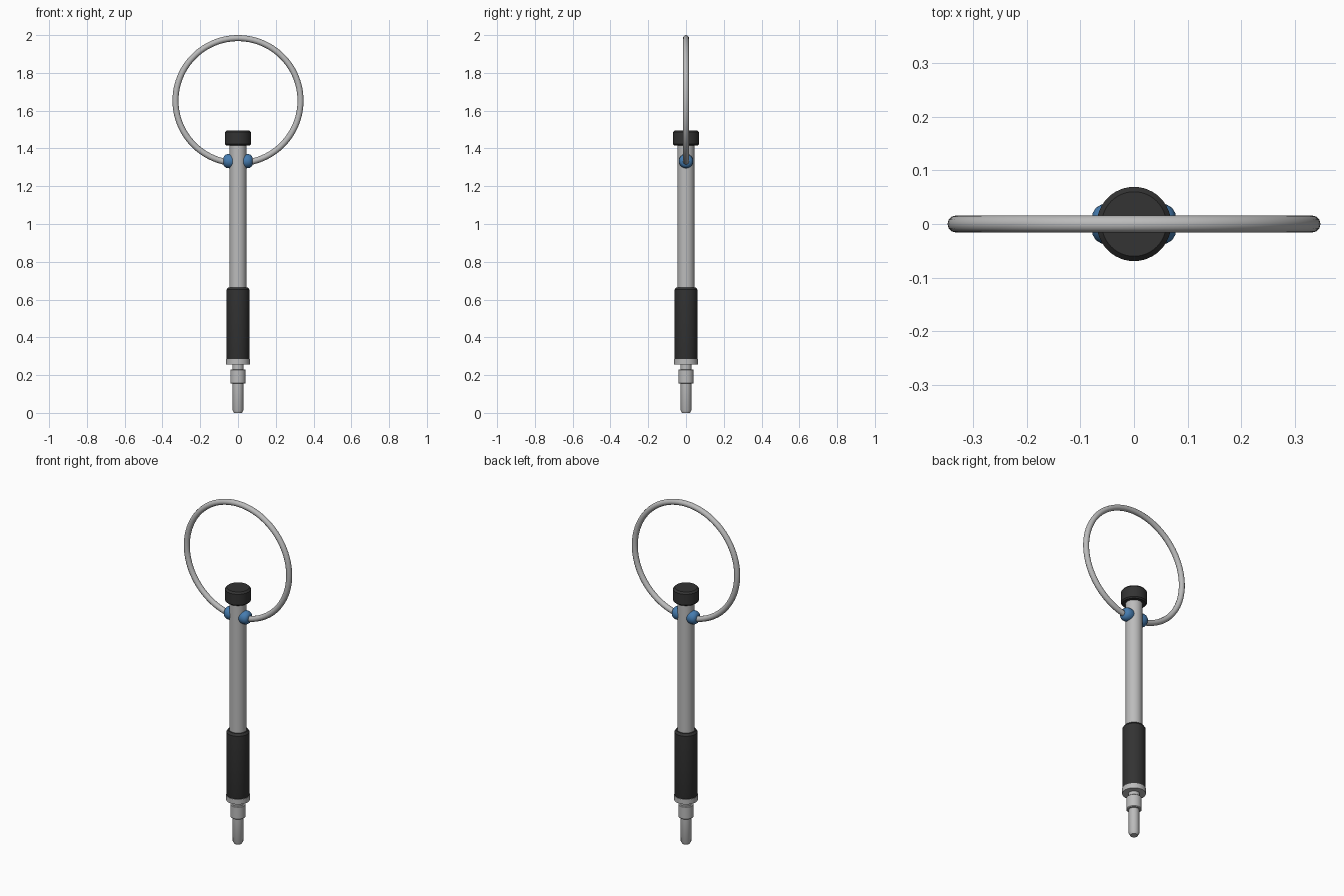
import bpy, math

if "Cube" in bpy.data.objects:
    bpy.data.objects.remove(bpy.data.objects["Cube"])


def material(name, rgb):
    m = bpy.data.materials.new(name)
    m.diffuse_color = (*rgb, 1)
    m.use_nodes = True
    m.node_tree.nodes["Principled BSDF"].inputs["Base Color"].default_value = m.diffuse_color
    return m


STEEL = material("steel_grey", (0.50, 0.50, 0.50))
BLACK = material("black_rubber", (0.033, 0.033, 0.033))
BLUE = material("blue_plastic", (0.06, 0.20, 0.43))


def finish(ob, mat):
    ob.data.materials.append(mat)
    bpy.ops.object.select_all(action='DESELECT')
    ob.select_set(True)
    bpy.context.view_layer.objects.active = ob
    bpy.ops.object.shade_smooth_by_angle(angle=math.radians(35))
    return ob


def lathe(name, profile, mat, n=48):
    """Closed solid of revolution about z from (radius, height), listed bottom to top."""
    verts, faces = [], []
    for r, z in profile:
        for i in range(n):
            a = 2 * math.pi * i / n
            verts.append((r * math.cos(a), r * math.sin(a), z))
    for k in range(len(profile) - 1):
        for i in range(n):
            j = (i + 1) % n
            faces.append((k * n + i, k * n + j, (k + 1) * n + j, (k + 1) * n + i))
    faces.append(tuple(reversed(range(n))))
    faces.append(tuple(range((len(profile) - 1) * n, len(profile) * n)))
    me = bpy.data.meshes.new(name)
    me.from_pydata(verts, [], faces)
    ob = bpy.data.objects.new(name, me)
    bpy.context.collection.objects.link(ob)
    return finish(ob, mat)


# Shaft, stepped tip and collar
lathe("shaft", [(0.045, 0.64), (0.045, 1.43)], STEEL)
lathe("tip", [(0.021, 0.0), (0.028, 0.014), (0.028, 0.16)], STEEL)
lathe("tip_collar", [(0.037, 0.155), (0.041, 0.159), (0.041, 0.228), (0.039, 0.23)], STEEL)
lathe("neck", [(0.03, 0.22), (0.03, 0.265)], STEEL)
lathe("flange", [(0.063, 0.255), (0.063, 0.284)], STEEL)

# Rubber grip and end cap
lathe("grip", [(0.060, 0.283), (0.061, 0.286), (0.061, 0.652), (0.052, 0.664)], BLACK)
lathe("end_cap", [(0.062, 1.416), (0.069, 1.423), (0.069, 1.486), (0.060, 1.496)], BLACK)

# Blue ring beads on both sides of the shaft
for side, label in ((1, "right"), (-1, "left")):
    bead = lathe("ring_bead_" + label,
                 [(0.034, 0.022), (0.037, 0.035), (0.038, 0.048), (0.036, 0.061),
                  (0.030, 0.071), (0.020, 0.077)], BLUE, 32)
    bead.rotation_euler = (0, side * math.pi / 2, 0)
    bead.location = (0, 0, 1.333)

# Wire ring, open where it enters the beads
R, CZ, STEPS = 0.331, 1.653, 96
gap = math.asin(0.045 / R)
curve = bpy.data.curves.new("wire_ring", 'CURVE')
curve.dimensions = '3D'
curve.bevel_depth = 0.016
curve.bevel_resolution = 4
curve.use_fill_caps = True
spline = curve.splines.new('POLY')
spline.points.add(STEPS)
for i, p in enumerate(spline.points):
    a = -math.pi / 2 + gap + (2 * math.pi - 2 * gap) * i / STEPS
    p.co = (R * math.cos(a), 0, CZ + R * math.sin(a), 1)
ring = bpy.data.objects.new("wire_ring", curve)
bpy.context.collection.objects.link(ring)
bpy.ops.object.select_all(action='DESELECT')
ring.select_set(True)
bpy.context.view_layer.objects.active = ring
bpy.ops.object.convert(target='MESH')
finish(bpy.context.view_layer.objects.active, STEEL)
